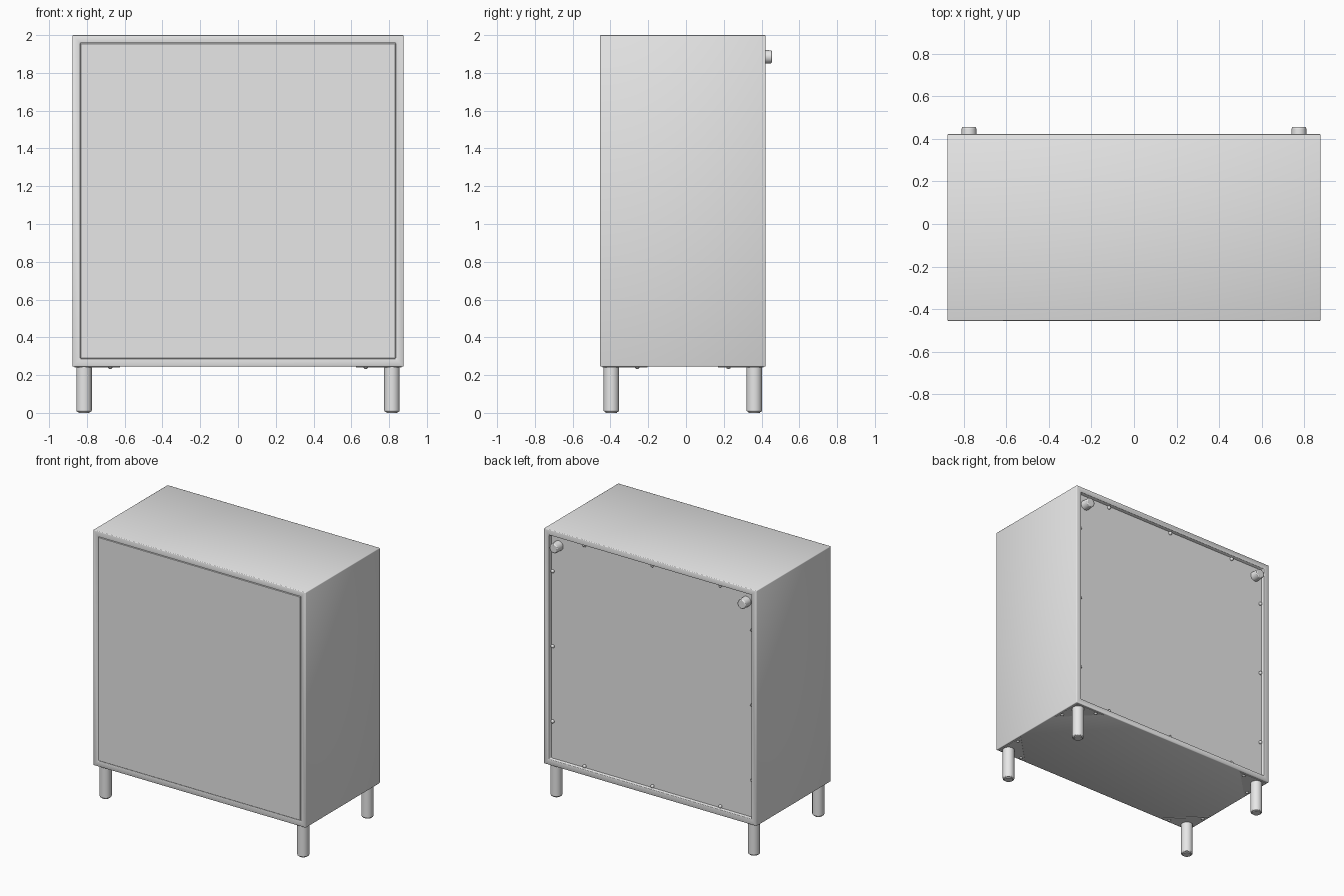
import bpy, bmesh, math
from mathutils import Matrix, Vector

if "Cube" in bpy.data.objects:
    bpy.data.objects.remove(bpy.data.objects["Cube"])

grey = bpy.data.materials.new("light_grey")
grey.diffuse_color = (0.8, 0.8, 0.8, 1)
grey.use_nodes = True
grey.node_tree.nodes["Principled BSDF"].inputs["Base Color"].default_value = grey.diffuse_color

X, Y0, Y1, Z0, Z1 = 0.877, -0.455, 0.422, 0.245, 2.0   # cabinet limits
T = 0.042                                             # board thickness


def finish(name, bm, bevel=0.0, segments=2):
    mesh = bpy.data.meshes.new(name)
    bm.to_mesh(mesh)
    bm.free()
    mesh.materials.append(grey)
    ob = bpy.data.objects.new(name, mesh)
    bpy.context.collection.objects.link(ob)
    if bevel:
        mod = ob.modifiers.new("rounded_edges", 'BEVEL')
        mod.width, mod.segments = bevel, segments
        mod.limit_method, mod.angle_limit = 'ANGLE', math.radians(40)
    return ob


def smooth(ob):
    bpy.ops.object.select_all(action='DESELECT')
    ob.select_set(True)
    bpy.context.view_layer.objects.active = ob
    bpy.ops.object.shade_smooth_by_angle(angle=math.radians(35))


def box_mesh(lo, hi):
    lo, hi = Vector(lo), Vector(hi)
    bm = bmesh.new()
    bmesh.ops.create_cube(bm, size=1, matrix=Matrix.Translation((lo + hi) / 2)
                          @ Matrix.Diagonal((*(hi - lo), 1)))
    return bm


def cylinder(name, start, end, r1, r2=None, sides=32, bevel=0.0):
    start, end = Vector(start), Vector(end)
    axis = end - start
    turn = axis.to_track_quat('Z', 'Y').to_matrix().to_4x4()
    bm = bmesh.new()
    bmesh.ops.create_cone(bm, cap_ends=True, segments=sides, radius1=r1,
                          radius2=r1 if r2 is None else r2, depth=axis.length,
                          matrix=Matrix.Translation((start + end) / 2) @ turn)
    ob = finish(name, bm, bevel)
    smooth(ob)
    return ob


def dome(name, centre, r):
    bm = bmesh.new()
    bmesh.ops.create_uvsphere(bm, u_segments=12, v_segments=8, radius=r,
                              matrix=Matrix.Translation(centre))
    smooth(finish(name, bm))


# Carcass: open tube thickened inwards
bm = box_mesh((-X, Y0, Z0), (X, Y1, Z1))
bmesh.ops.delete(bm, geom=[f for f in bm.faces if abs(f.normal.y) > 0.9],
                 context='FACES_ONLY')
carcass = finish("carcass", bm)
solid = carcass.modifiers.new("boards", 'SOLIDIFY')
solid.thickness, solid.offset, solid.use_even_offset = T, -1, True
edge = carcass.modifiers.new("rounded_edges", 'BEVEL')
edge.width, edge.segments = 0.005, 2
smooth(carcass)

# Flush front panel and recessed back panel
g = 0.002
finish("front_panel", box_mesh((-X + T + g, Y0, Z0 + T + g),
                               (X - T - g, Y0 + T, Z1 - T - g)), 0.002, 1)
BACK = Y1 - 0.03
finish("back_panel", box_mesh((-X + T, BACK - 0.015, Z0 + T),
                              (X - T, BACK, Z1 - T)))

# Nails around the back panel
zc, e = (Z0 + Z1) / 2, 0.012
for k in (-0.56, 0, 0.56):
    for s in (-1, 1):
        dome("side_nail", (s * (X - T - e), BACK + 0.004, zc + k), 0.013)
        dome("edge_nail", (k, BACK + 0.004, zc + s * ((Z1 - Z0) / 2 - T - e)), 0.013)

# Wall spacers on the back
for s in (-1, 1):
    cylinder("wall_spacer", (s * 0.775, BACK - 0.005, 1.885),
             (s * 0.775, 0.455, 1.885), 0.037, 0.034, bevel=0.006)

# Legs with triangular corner plates and screws
for sx in (-1, 1):
    for y, edge_y, sy in ((-0.395, Y0, 1), (0.362, Y1, -1)):
        x = sx * 0.815
        cylinder("leg", (x, y, 0.006), (x, y, Z0 + 0.005), 0.041, bevel=0.006)
        cylinder("leg_foot", (x, y, 0), (x, y, 0.01), 0.03)
        cx, cy = sx * (X - 0.012), edge_y + sy * 0.012
        bm = bmesh.new()
        tri = [(cx, cy), (cx - sx * 0.24, cy), (cx, cy + sy * 0.24)]
        face = bm.faces.new([bm.verts.new((a, b, Z0 - 0.004)) for a, b in tri])
        ext = bmesh.ops.extrude_face_region(bm, geom=[face])
        bmesh.ops.translate(bm, vec=(0, 0, 0.008), verts=[
            v for v in ext["geom"] if isinstance(v, bmesh.types.BMVert)])
        bmesh.ops.recalc_face_normals(bm, faces=bm.faces)
        finish("corner_plate", bm)
        dome("plate_screw", (sx * 0.677, cy + sy * 0.02, Z0), 0.013)
        dome("plate_screw", (cx - sx * 0.02, y + sy * 0.137, Z0), 0.013)
